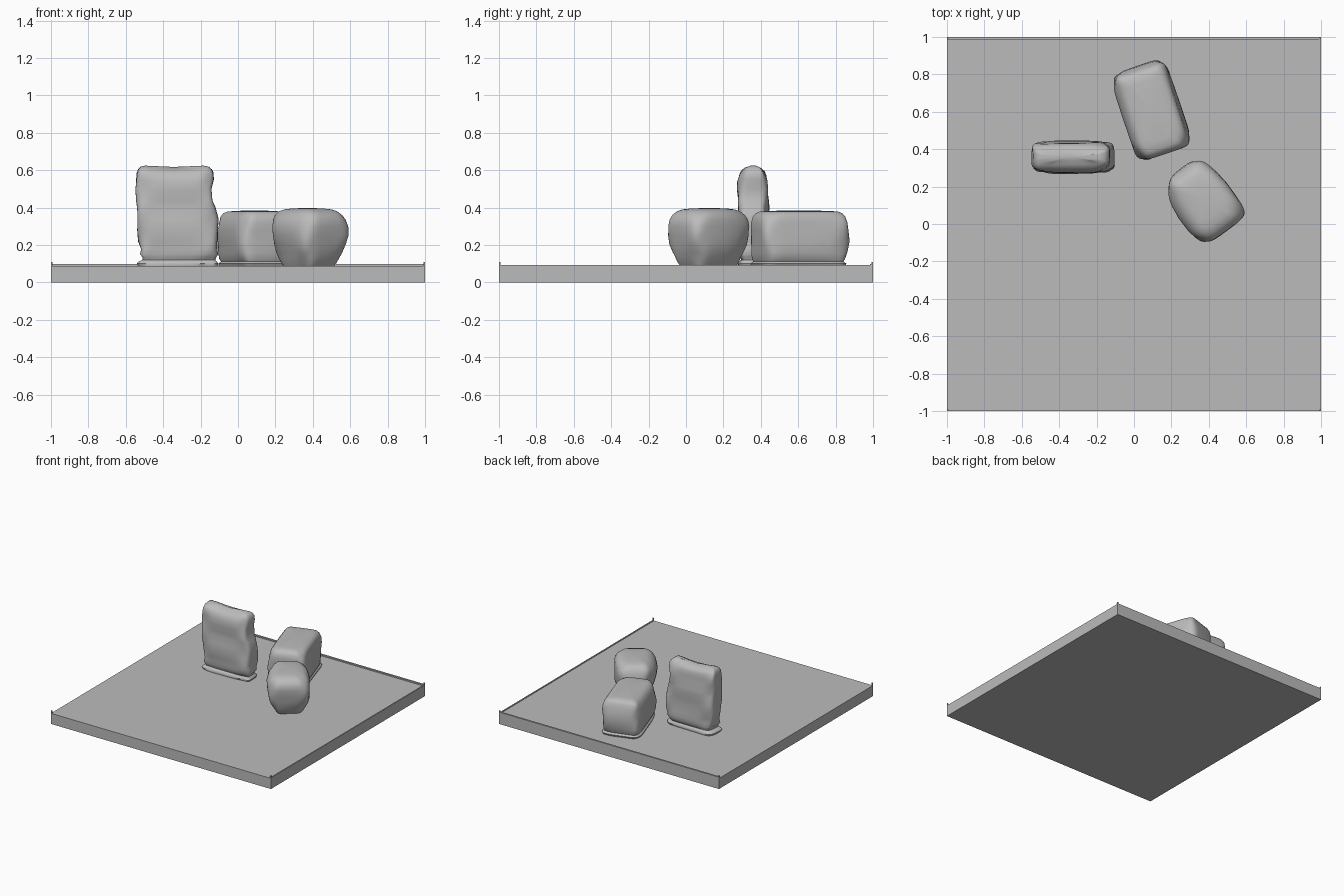
import bpy, bmesh, math
from mathutils import Vector, Matrix

if "Cube" in bpy.data.objects:
    bpy.data.objects.remove(bpy.data.objects["Cube"])

stone = bpy.data.materials.new("stone grey")
stone.diffuse_color = (0.5, 0.5, 0.5, 1)
stone.use_nodes = True
stone.node_tree.nodes["Principled BSDF"].inputs["Base Color"].default_value = stone.diffuse_color


def finish(name, bm, smooth=True):
    bmesh.ops.recalc_face_normals(bm, faces=bm.faces)
    mesh = bpy.data.meshes.new(name)
    bm.to_mesh(mesh)
    bm.free()
    mesh.materials.append(stone)
    obj = bpy.data.objects.new(name, mesh)
    bpy.context.collection.objects.link(obj)
    if smooth:
        bpy.ops.object.select_all(action='DESELECT')
        bpy.context.view_layer.objects.active = obj
        obj.select_set(True)
        bpy.ops.object.shade_smooth_by_angle(angle=math.radians(50))
    return obj


def box(name, x, y, z):
    bm = bmesh.new()
    bmesh.ops.create_cube(bm, size=1)
    size = [b - a for a, b in (x, y, z)]
    mid = [(a + b) / 2 for a, b in (x, y, z)]
    bmesh.ops.transform(bm, matrix=Matrix.Translation(mid) @ Matrix.Diagonal((*size, 1)), verts=bm.verts)
    return finish(name, bm, False)


def block(name, centre, half, angle, layers, taper=0.0, power=5, dip=0.0, wobble=0.004, count=64):
    """Stack rounded-rectangle rings; a layer is (z, inset along, inset across, shift along)."""
    bm = bmesh.new()
    rot = Matrix.Rotation(math.radians(angle), 2)
    top = layers[-1][0]
    rings = []
    for z, iu, iv, shift in layers:
        ring = []
        for k in range(count):
            t = 2 * math.pi * k / count
            c, s = math.cos(t), math.sin(t)
            u = math.copysign(abs(c) ** (2 / power), c)
            v = math.copysign(abs(s) ** (2 / power), s)
            # narrow the end on the negative side
            v *= 1 - taper * max(0, -u) ** 1.6
            ripple = wobble * math.sin(3 * t + 23 * z) + wobble * 0.6 * math.sin(5 * t - 31 * z)
            p = rot @ Vector((u * (half[0] - iu + ripple) + shift, v * (half[1] - iv + ripple)))
            sag = dip * (1 - u * u) * max(0, (z - 0.5 * top) / (0.5 * top))
            ring.append(bm.verts.new((centre[0] + p.x, centre[1] + p.y, z - sag)))
        rings.append(ring)
    for a, b in zip(rings, rings[1:]):
        for k in range(count):
            j = (k + 1) % count
            bm.faces.new((a[k], a[j], b[j], b[k]))
    # close the bottom and crown the top
    bm.faces.new(rings[0][::-1])
    mid = sum((v.co for v in rings[-1]), Vector()) / count
    tip = bm.verts.new(mid + Vector((0, 0, 0.003 - dip * 0.3)))
    for k in range(count):
        bm.faces.new((rings[-1][k], rings[-1][(k + 1) % count], tip))
    return finish(name, bm)


# Square ground slab with faint raised rims at the back and right
box("ground_slab", (-1, 1), (-1, 1), (0, 0.087))
box("back_rim", (-1, 1), (0.985, 1), (0.08, 0.097))
box("right_rim", (0.99, 1), (-1, 1), (0.08, 0.092))
for sx in (-1, 1):
    for sy in (-1, 1):
        box("corner_nib", sorted((sx, sx * 0.992)), sorted((sy, sy * 0.992)), (0.08, 0.11))

# Upright standing stone with a ragged foot and a bulging lower right side
block("standing_stone", (-0.325, 0.358), (0.222, 0.085), 0, [
    (0.085, 0.012, 0.008, 0), (0.100, 0.006, 0.003, 0), (0.112, 0.016, 0.010, 0),
    (0.120, 0.030, 0.020, 0.008), (0.135, 0.026, 0.012, 0.010), (0.150, 0.014, 0.006, 0.010),
    (0.180, 0.018, 0.005, 0.012), (0.220, 0.010, 0.003, 0.008), (0.280, 0.006, 0.001, 0.003),
    (0.340, 0.006, 0.002, -0.001), (0.400, 0.012, 0.003, -0.006), (0.440, 0.018, 0.003, -0.012),
    (0.500, 0.019, 0.004, -0.016), (0.550, 0.015, 0.006, -0.014), (0.585, 0.018, 0.013, -0.015),
    (0.605, 0.026, 0.025, -0.016), (0.618, 0.040, 0.042, -0.017), (0.624, 0.065, 0.062, -0.018),
], dip=0.016, power=5)

# Long low stone at the back
block("back_stone", (0.093, 0.607), (0.248, 0.158), -72, [
    (0.085, 0.015, 0.012, 0), (0.100, 0.008, 0.006, 0), (0.112, 0.022, 0.018, 0),
    (0.125, 0.016, 0.010, 0), (0.160, 0.008, 0.004, 0), (0.220, 0.003, 0.002, 0),
    (0.280, 0.004, 0.005, 0), (0.320, 0.008, 0.011, 0), (0.350, 0.016, 0.020, 0),
    (0.368, 0.028, 0.034, 0), (0.378, 0.046, 0.054, 0), (0.382, 0.085, 0.090, 0),
], power=6)

# Rounded low stone at the front, narrowing toward the back stone
block("front_stone", (0.372, 0.128), (0.205, 0.160), -54, [
    (0.085, 0.065, 0.055, 0), (0.105, 0.052, 0.044, 0), (0.130, 0.040, 0.034, 0),
    (0.160, 0.025, 0.022, 0), (0.200, 0.010, 0.010, 0), (0.250, 0.001, 0.002, 0),
    (0.300, 0, 0, 0), (0.335, 0.007, 0.006, 0), (0.360, 0.020, 0.019, 0),
    (0.380, 0.042, 0.040, 0), (0.390, 0.070, 0.066, 0), (0.395, 0.110, 0.100, 0),
], taper=0.3, power=4.5)
